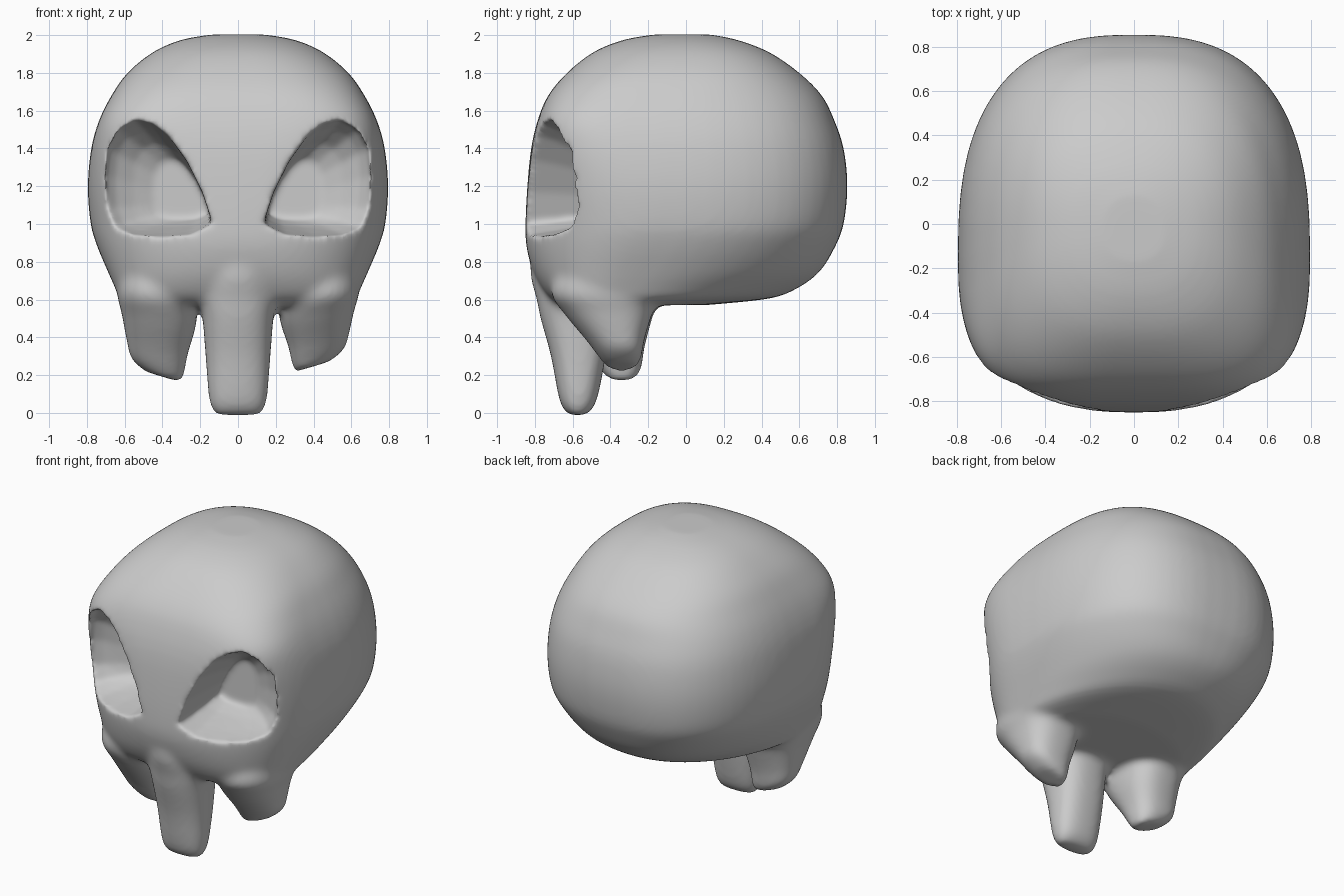
import bpy, bmesh
from math import sin, cos, pi, radians
from mathutils import Vector

if "Cube" in bpy.data.objects:
    bpy.data.objects.remove(bpy.data.objects["Cube"])


def spow(v, p):
    return abs(v) ** p * (1 if v >= 0 else -1)


def loft(bm, rings):
    """Skin a stack of equal-length closed rings and cap both ends."""
    loops = [[bm.verts.new(p) for p in ring] for ring in rings]
    n = len(loops[0])
    for a, b in zip(loops, loops[1:]):
        for i in range(n):
            j = (i + 1) % n
            bm.faces.new((a[i], a[j], b[j], b[i]))
    bm.faces.new(loops[0][::-1])
    bm.faces.new(loops[-1])


def densify(rings, steps=4):
    """Insert smoothly interpolated rings between the given ones."""
    rings = [[Vector(p) for p in r] for r in rings]
    out, last = [], len(rings) - 1
    for k in range(last):
        r0, r1, r2, r3 = (rings[max(0, min(last, k + d))] for d in (-1, 0, 1, 2))
        for s in range(steps):
            t = s / steps
            out.append([b + .5 * t * (c - a + t * (2 * a - 5 * b + 4 * c - d
                        + t * (3 * b - a - 3 * c + d)))
                        for a, b, c, d in zip(r0, r1, r2, r3)])
    return out + [rings[-1]]


def oval(x0, x1, y0, y1, z, ymid=None, nf=2.6, nb=2.6, slant=0, seg=64):
    """Horizontal superellipse with separate front and back roundness."""
    xc, hw = (x0 + x1) / 2, (x1 - x0) / 2
    ymid = (y0 + y1) / 2 if ymid is None else ymid
    pts = []
    for i in range(seg):
        c, s = cos(2 * pi * i / seg), sin(2 * pi * i / seg)
        e = 2 / (nb if s > 0 else nf)
        x = hw * spow(c, e)
        y = ymid + (y1 - ymid if s > 0 else ymid - y0) * spow(s, e)
        pts.append((xc + x, y, z + slant * x))
    return pts


def make(name, bm):
    bmesh.ops.recalc_face_normals(bm, faces=bm.faces)
    me = bpy.data.meshes.new(name)
    bm.to_mesh(me)
    bm.free()
    ob = bpy.data.objects.new(name, me)
    bpy.context.collection.objects.link(ob)
    return ob


bm = bmesh.new()

# Cranium and face: z, half width, front y, back y, widest y, front and back squareness
cranium = [(2.003, .14, -.17, .13, -.03, 2.3, 2.3), (1.975, .3, -.33, .27, -.03, 2.4, 2.4),
           (1.91, .45, -.49, .44, -.04, 2.7, 2.5), (1.8, .585, -.63, .60, -.08, 3.1, 2.5),
           (1.68, .67, -.73, .72, -.12, 3.6, 2.5), (1.55, .735, -.785, .785, -.15, 3.9, 2.6),
           (1.4, .777, -.82, .835, -.15, 3.3, 2.6), (1.2, .795, -.84, .855, -.15, 2.75, 2.6),
           (1.0, .78, -.85, .835, -.16, 2.5, 2.6), (.88, .745, -.845, .79, -.2, 2.5, 2.5),
           (.75, .69, -.81, .71, -.27, 2.6, 2.3), (.66, .65, -.765, .59, -.33, 2.7, 2.1),
           (.605, .622, -.72, .44, -.36, 2.7, 2), (.57, .55, -.66, .1, -.38, 2.7, 2)]
loft(bm, densify([oval(-w, w, f, b, z, m, nf, nb) for z, w, f, b, m, nf, nb in cranium]))

# Middle tooth / nose bar: z, half width, front y, back y
nose = [(.95, .1, -.8, -.4), (.75, .17, -.825, -.38), (.6, .2, -.79, -.38), (.5, .187, -.77, -.4),
        (.3, .172, -.715, -.425), (.06, .152, -.668, -.475), (-.012, .12, -.62, -.53)]
loft(bm, densify([oval(-w, w, f, b, z, nf=2.4) for z, w, f, b in nose]))

# Cheek teeth, the left one slightly longer: z, inner x, outer x, front y, back y
cheek = [(.8, .3, .62, -.65, -.14), (.64, .225, .64, -.715, -.14), (.52, .22, .615, -.64, -.18),
         (.39, .265, .59, -.53, -.22), (.3, .285, .565, -.46, -.235), (.245, .3, .49, -.42, -.265)]
for side, drop in ((1, 0), (-1, .055)):
    rings = []
    for z, a, b, f, k in cheek:
        low = max(0, min(1, (.65 - z) / .35))
        ring = oval(a, b, f, k, z - drop * low, nf=2.2, slant=.3 * low)
        rings.append([(x * side, y, h) for x, y, h in ring])
    loft(bm, densify(rings))

skull = make("skull", bm)

# Eye socket cutters: rim outline (x, z), narrowing inward toward the back
rim = [(.135, 1.0), (.19, 1.17), (.275, 1.34), (.37, 1.47), (.45, 1.53), (.54, 1.55), (.63, 1.5),
       (.685, 1.4), (.7, 1.25), (.69, 1.08), (.65, .985), (.55, .945), (.4, .935), (.25, .945)]
bm = bmesh.new()
for side in (1, -1):
    rings = []
    for scale, base, curve in ((1.02, -1.1, 0), (1.0, -.86, .6), (.91, -.74, .45),
                               (.73, -.55, .17), (.52, -.42, 0)):
        rings.append([(side * (.17 + (x - .17) * scale), base + curve * x * x,
                       1.12 + (z - 1.12) * scale) for x, z in rim])
    loft(bm, rings)
cutter = make("eye_socket_cutter", bm)
cutter.hide_render = True


# Fuse the parts, carve the sockets, then soften joins and rims
def fuse(size):
    m = skull.modifiers.new("fuse", 'REMESH')
    m.mode, m.voxel_size = 'VOXEL', size


def soften(count):
    m = skull.modifiers.new("soften", 'SMOOTH')
    m.factor, m.iterations = .5, count


fuse(.022)
soften(6)
cut = skull.modifiers.new("sockets", 'BOOLEAN')
cut.operation, cut.object, cut.solver = 'DIFFERENCE', cutter, 'EXACT'
fuse(.014)
soften(10)

bpy.context.view_layer.objects.active = skull
skull.select_set(True)
for m in list(skull.modifiers):
    bpy.ops.object.modifier_apply(modifier=m.name)
bpy.data.objects.remove(cutter)
bpy.ops.object.shade_smooth_by_angle(angle=radians(70))
